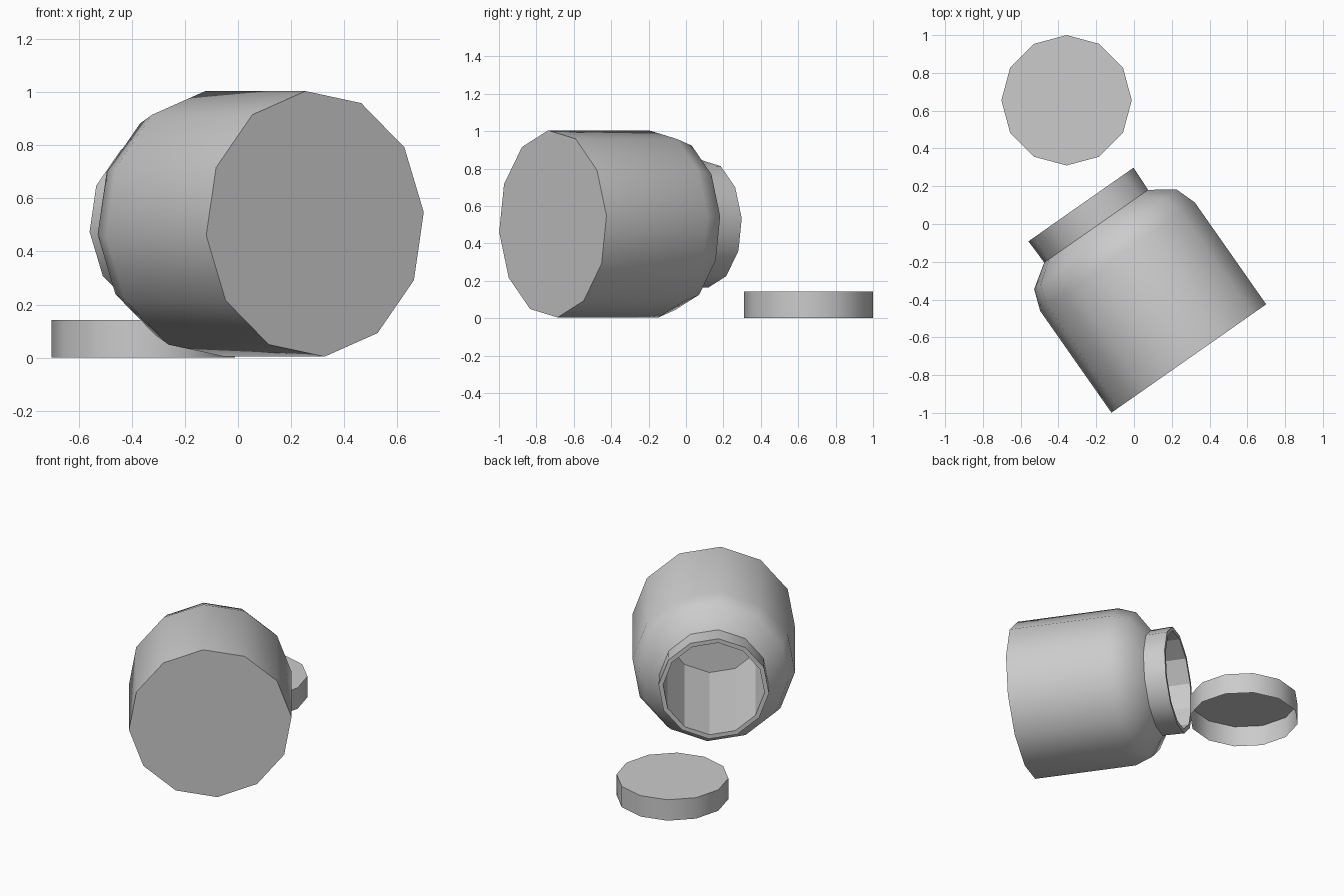
import bpy, bmesh
from math import cos, sin, pi, radians

if "Cube" in bpy.data.objects:
    bpy.data.objects.remove(bpy.data.objects["Cube"])

SIDES = 12


def lathe(name, profile, offset=0.0, flat_from=None):
    """Revolve (radius, height) points about z and cap both radius-zero ends.
    Rings from index flat_from on stay flat shaded."""
    bm = bmesh.new()
    rings = []
    for r, h in profile:
        if r == 0:
            rings.append(None)
            continue
        rings.append([bm.verts.new((r * cos(offset + 2 * pi * i / SIDES),
                                    r * sin(offset + 2 * pi * i / SIDES), h))
                      for i in range(SIDES)])
    flat = set()
    for k, (a, b) in enumerate(zip(rings, rings[1:])):
        if a is None:
            made = [bm.faces.new(b[::-1])]
        elif b is None:
            made = [bm.faces.new(a)]
        else:
            made = [bm.faces.new((a[i], a[(i + 1) % SIDES],
                                  b[(i + 1) % SIDES], b[i])) for i in range(SIDES)]
        if flat_from is not None and k >= flat_from:
            flat.update(made)
    bm.faces.index_update()
    flat_ids = {f.index for f in flat}
    mesh = bpy.data.meshes.new(name)
    bm.to_mesh(mesh)
    bm.free()
    ob = bpy.data.objects.new(name, mesh)
    bpy.context.collection.objects.link(ob)
    bpy.ops.object.select_all(action='DESELECT')
    ob.select_set(True)
    bpy.context.view_layer.objects.active = ob
    bpy.ops.object.shade_smooth_by_angle(angle=radians(45))
    for p in mesh.polygons:
        if p.index in flat_ids:
            p.use_smooth = False
    return ob


# Jar lying on its side: base, wall, shoulder, neck, rim, then the bore
jar = lathe("jar", [(0, 0), (0.502, 0), (0.502, 0.658), (0.462, 0.77),
                    (0.337, 0.855), (0.341, 0.995), (0.313, 0.995),
                    (0.313, 0.09), (0, 0.09)],
            offset=radians(-5), flat_from=5)
jar.rotation_euler = (-pi / 2, 0, radians(35))
jar.location = (0.29, -0.712, 0.504)

# Lid lying on the ground: thin shell, open underneath
lid = lathe("lid", [(0.345, 0), (0.345, 0.142), (0, 0.142)])
lid.location = (-0.357, 0.655, 0)
